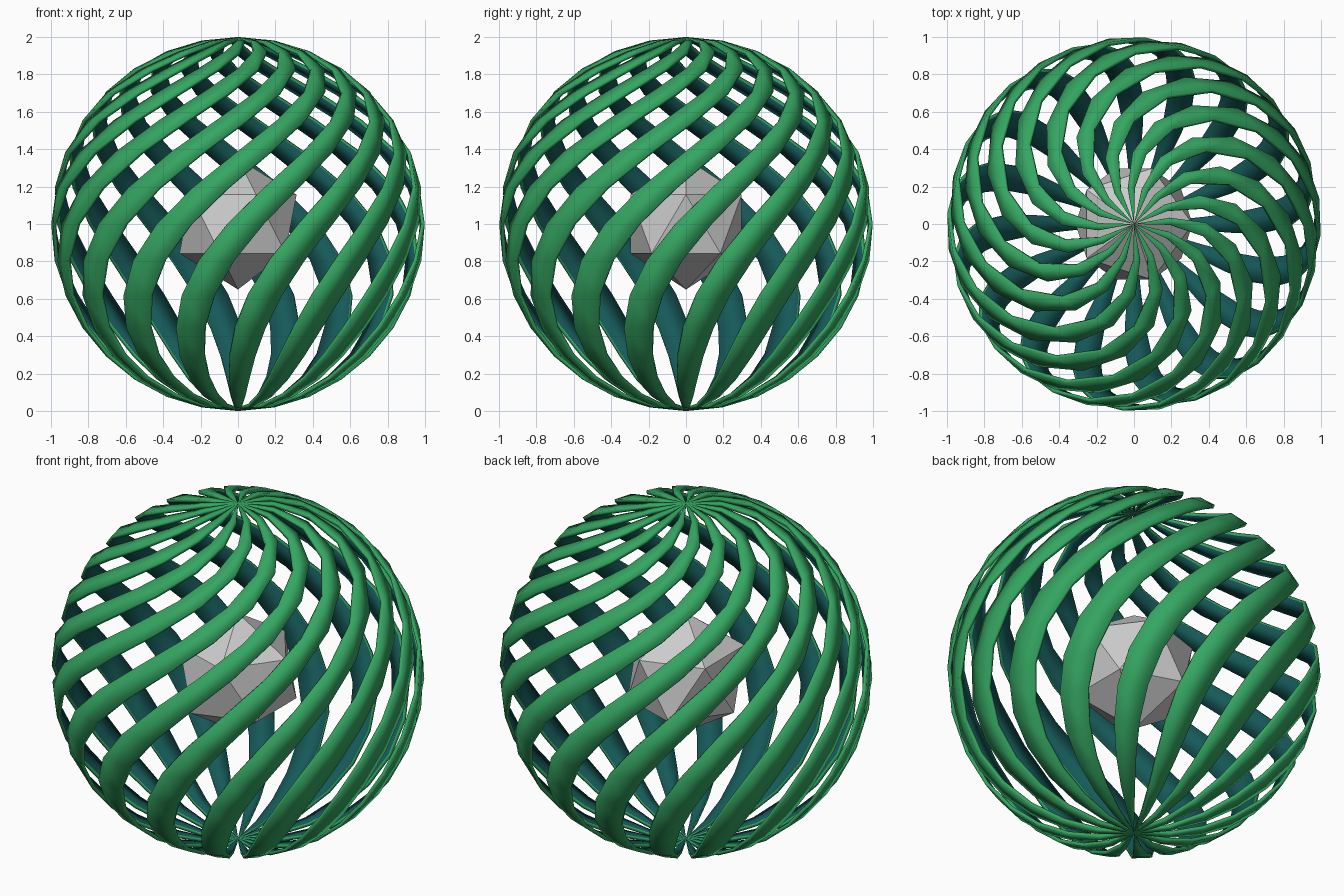
import bpy, bmesh
from math import sin, cos, pi, radians

if "Cube" in bpy.data.objects:
    bpy.data.objects.remove(bpy.data.objects["Cube"])

RIBBONS, RINGS = 16, 16
TWIST = radians(120)


def material(name, rgb):
    m = bpy.data.materials.new(name)
    m.diffuse_color = (*rgb, 1)
    m.use_nodes = True
    m.node_tree.nodes["Principled BSDF"].inputs["Base Color"].default_value = m.diffuse_color
    return m


def swirl(theta):
    # smooth falloff of the twist with distance from the top pole
    t = max(0.0, 1 - sin(theta / 2))
    return TWIST * t * t * (3 - 2 * t)


# Spiral cage: alternate segments of a sphere, twisted from the top
bm = bmesh.new()
top = bm.verts.new((0, 0, 2))
bottom = bm.verts.new((0, 0, 0))
half = pi / RIBBONS / 2
for i in range(RIBBONS):
    centre = -pi / 2 + i * 2 * pi / RIBBONS
    rows = []
    for k in range(1, RINGS):
        th = pi * k / RINGS
        rows.append([bm.verts.new((sin(th) * cos(a), sin(th) * sin(a), 1 + cos(th)))
                     for a in (centre + swirl(th) - half, centre + swirl(th) + half)])
    bm.faces.new((top, rows[0][0], rows[0][1]))
    for (a, b), (c, d) in zip(rows, rows[1:]):
        bm.faces.new((a, c, d, b))
    bm.faces.new((rows[-1][0], bottom, rows[-1][1]))
for f in bm.faces:
    f.smooth = True
mesh = bpy.data.meshes.new("spiral_cage")
bm.to_mesh(mesh)
bm.free()
cage = bpy.data.objects.new("spiral_cage", mesh)
bpy.context.collection.objects.link(cage)
mesh.materials.append(material("outer_green", (0.035, 0.38, 0.12)))
mesh.materials.append(material("inner_teal", (0.008, 0.1, 0.1)))

# Ribbon thickness, with the teal colour on the inside
solid = cage.modifiers.new("thickness", 'SOLIDIFY')
solid.thickness = 0.02
solid.offset = -1
solid.material_offset = 1
solid.material_offset_rim = 0

# Faceted core
bpy.ops.mesh.primitive_ico_sphere_add(subdivisions=1, radius=0.35, location=(0, 0, 1))
bpy.context.object.name = "core"
